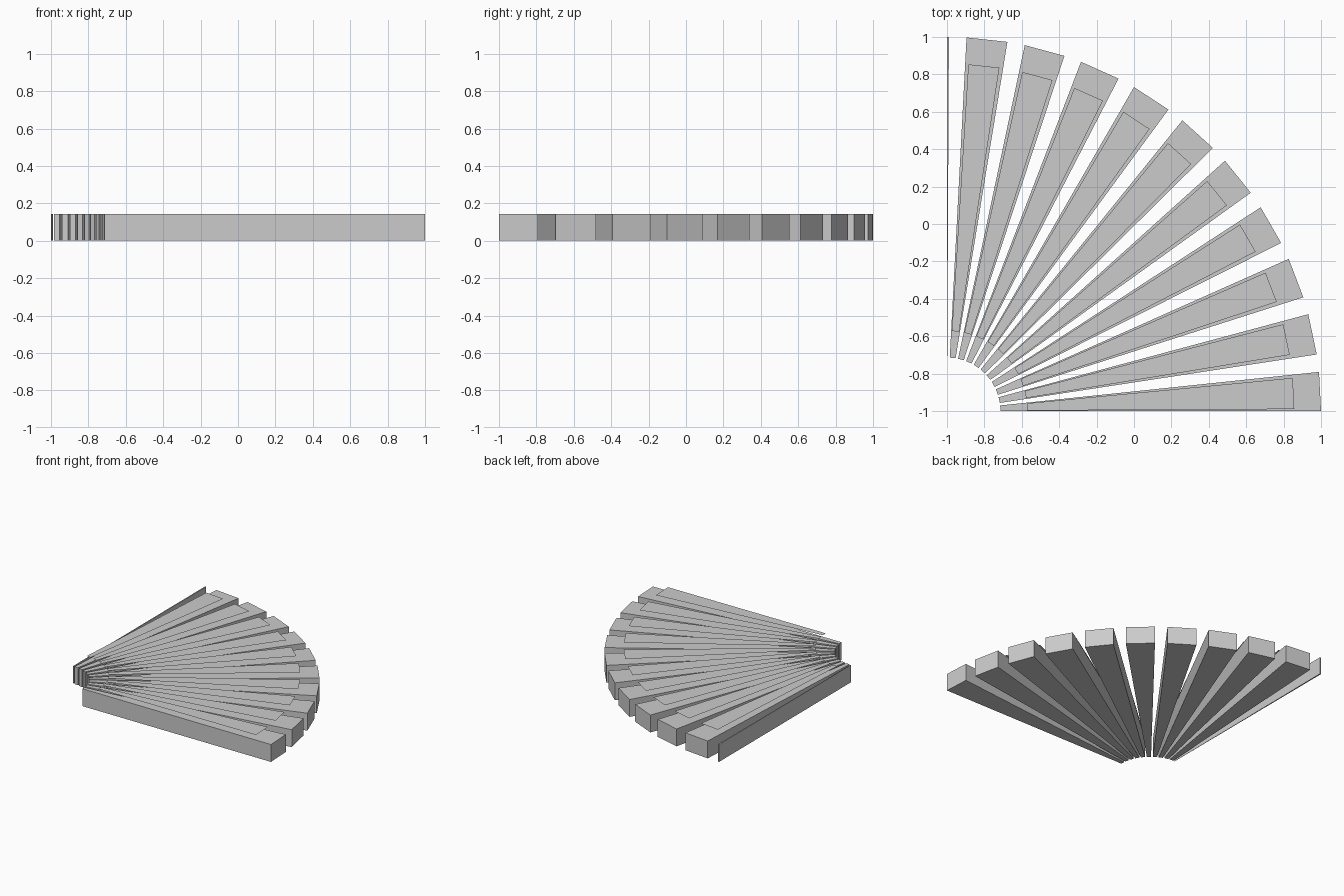
import bpy
import bmesh
from math import cos, sin, radians

cube = bpy.data.objects.get("Cube")
if cube:
    bpy.data.objects.remove(cube, do_unlink=True)

# Fan layout: a quarter circle pivoting on one corner
PIVOT = -1.0
HEIGHT = 0.143
PANEL_Z = 0.179
STEP = 9.0

grey = bpy.data.materials.new("light_grey")
grey.use_nodes = True
colour = (0.6, 0.6, 0.6, 1)
grey.diffuse_color = colour
grey.node_tree.nodes["Principled BSDF"].inputs["Base Color"].default_value = colour


def sector(name, inner, outer, start, end, z, height=0.0):
    """Flat four-sided sector with straight ends, extruded if it has a height."""
    bm = bmesh.new()
    corners = [(inner, start), (outer, start), (outer, end), (inner, end)]
    verts = [bm.verts.new((PIVOT + r * cos(radians(a)), PIVOT + r * sin(radians(a)), z))
             for r, a in corners]
    face = bm.faces.new(verts)
    if height:
        top = bmesh.ops.extrude_face_region(bm, geom=[face])["geom"]
        moved = [g for g in top if isinstance(g, bmesh.types.BMVert)]
        bmesh.ops.translate(bm, verts=moved, vec=(0, 0, height))
        bmesh.ops.recalc_face_normals(bm, faces=bm.faces)
    mesh = bpy.data.meshes.new(name)
    bm.to_mesh(mesh)
    bm.free()
    mesh.materials.append(grey)
    obj = bpy.data.objects.new(name, mesh)
    bpy.context.collection.objects.link(obj)
    return obj


# Wedge blades, trimmed to the quarter circle, each with a thin panel above
for i in range(11):
    base = i * STEP
    start, end = max(base - 0.3, 0), min(base + 6.0, 90)
    sector(f"blade_{i + 1}", 0.286, 2.0, start, end, 0, HEIGHT)
    if base < 90:
        sector(f"top_panel_{i + 1}", 0.429, 1.857, base + 0.32, base + 5.47, PANEL_Z)
